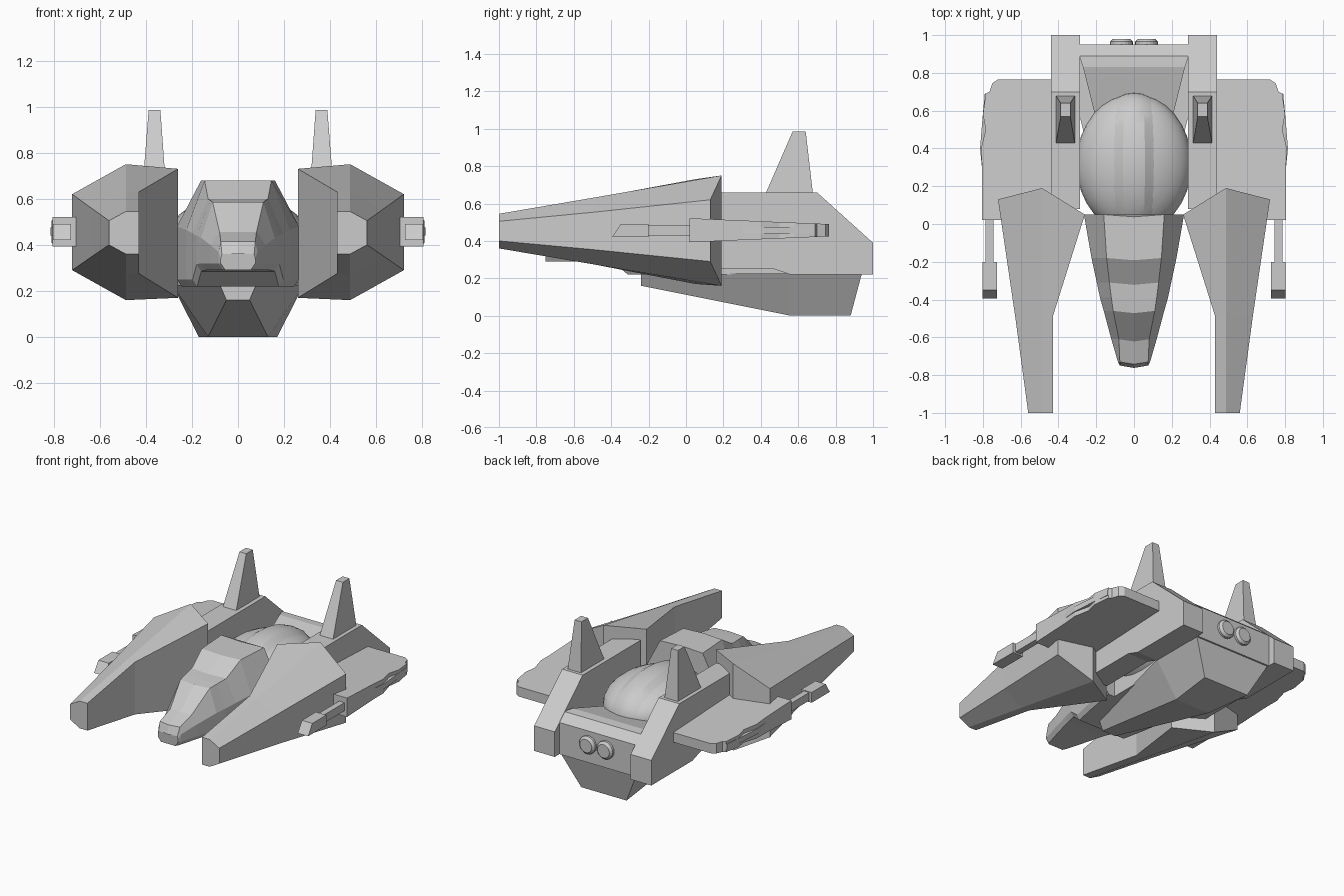
import bpy, bmesh
from math import sin, cos, pi, sqrt

if "Cube" in bpy.data.objects:
    bpy.data.objects.remove(bpy.data.objects["Cube"])


def make(name, bm):
    bmesh.ops.recalc_face_normals(bm, faces=bm.faces)
    me = bpy.data.meshes.new(name)
    bm.to_mesh(me)
    bm.free()
    ob = bpy.data.objects.new(name, me)
    bpy.context.collection.objects.link(ob)
    return ob


def loft(name, rings, end_faces=None):
    """Skin between matching rings of points and cap both ends."""
    bm = bmesh.new()
    vs = [[bm.verts.new(p) for p in r] for r in rings]
    n = len(vs[0])
    for a, b in zip(vs, vs[1:]):
        for i in range(n):
            j = (i + 1) % n
            bm.faces.new((a[i], a[j], b[j], b[i]))
    bm.faces.new(vs[0])
    for f in end_faces or [range(n)]:
        bm.faces.new([vs[-1][i] for i in f])
    return make(name, bm)


def side_profile(name, yz, x0, x1):
    return loft(name, [[(x, y, z) for y, z in yz] for x in (x0, x1)])


def symmetric(half):
    """Close a right-hand half section with its mirror image."""
    return half + [(-x, y, z) for x, y, z in reversed(half)]


def mirror(ob):
    m = ob.modifiers.new("mirror", 'MIRROR')
    m.use_axis[0] = True
    return ob


# Forward side pods: hexagonal prongs with a back bent along its middle
tip = [(.43, -1, .545), (.487, -1, .545), (.56, -1, .505),
       (.56, -1, .40), (.487, -1, .36), (.43, -1, .36)]
knee = [(.43, -.49, .63), (.487, -.49, .632), (.629, -.49, .554),
        (.629, -.49, .353), (.487, -.49, .274), (.43, -.49, .275)]
back = [(.26, .05, .73), (.487, .19, .75), (.72, .13, .62),
        (.72, .13, .29), (.487, .19, .16), (.26, .05, .17)]
mirror(loft("side_pod", [tip, knee, back], [(0, 1, 4, 5), (1, 2, 3, 4)]))

# Cockpit nose: stepped top, bevelled lower corners
# y, top half width, top z, side half width, shoulder z, bottom z
stations = [(-.75, .07, .36, .075, .34, .29), (-.73, .075, .415, .085, .37, .29),
            (-.61, .08, .455, .12, .40, .29), (-.46, .11, .585, .16, .43, .29),
            (-.39, .12, .593, .18, .44, .285), (-.31, .13, .60, .197, .45, .22),
            (-.18, .145, .68, .225, .465, .22), (.05, .16, .68, .265, .48, .22)]
rings = []
for y, tw, tz, sw, sz, bz in stations:
    half = [(tw, y, tz), (sw, y, sz), (sw, y, bz + .03), (sw - .02, y, bz)]
    rings.append([(0, y - .012, tz)] + symmetric(half))
loft("cockpit_nose", rings)

# Keel hull under the body
loft("keel_hull", [symmetric(h) for h in (
    [(.08, -.24, .23), (.05, -.24, .16)],
    [(.285, .56, .225), (.13, .56, 0)],
    [(.285, .94, .225), (.17, .88, 0)])])

# Central body with the rear deck
loft("central_body", [symmetric([(w, y, z), (w, y, .22)]) for y, w, z in [
    (.04, .20, .43), (.55, .20, .42), (.83, .27, .49), (.89, .29, .485), (.95, .29, .435)]])

# Dome with a raised lengthwise centre band
RX, RY, RZ, CZ = .305, .37, .185, .43
bm = bmesh.new()
bmesh.ops.create_uvsphere(bm, u_segments=32, v_segments=16, radius=1)
for v in bm.verts:
    v.co = (v.co.x * RX, .32 + v.co.y * RY, CZ + v.co.z * RZ)
dome = make("dome", bm)
rings = []
for i in range(17):
    c, s = cos(pi * i / 16), sin(pi * i / 16)
    ring = []
    for x, lift in [(-.08 - .035 * s, -.004), (-.04 - .018 * s, .022), (0, .025),
                    (.04 + .018 * s, .022), (.08 + .035 * s, -.004)]:
        k = sqrt(1 - (x / RX) ** 2)
        ring.append((x, .32 - c * (RY * k + lift * .3), CZ + s * (RZ * k + lift)))
    rings.append(ring)
band = loft("dome_band", rings)
for ob in (dome, band):
    bpy.ops.object.select_all(action='DESELECT')
    ob.select_set(True)
    bpy.context.view_layer.objects.active = ob
    bpy.ops.object.shade_smooth_by_angle(angle=.4)

# Long side beams
mirror(side_profile("side_beam", [(.08, .25), (.08, .66), (.70, .66), (1, .39), (1, .22),
                                  (.56, .22), (.47, .25)], .285, .44))

# Tail fins
mirror(loft("tail_fin", [
    [(.312, .42, .64), (.415, .42, .64), (.415, .68, .64), (.312, .68, .64)],
    [(.337, .57, .985), (.388, .57, .985), (.388, .64, .985), (.337, .64, .985)]]))

# Wings: outline extruded, thinner toward the back
outline = [(.40, .02), (.805, .02), (.805, .31), (.81, .40), (.785, .50), (.80, .58),
           (.785, .69), (.765, .70), (.75, .745), (.72, .765), (.40, .765)]
mirror(loft("wing", [[(x, y, .457 + s * (.065 - .042 * y)) for x, y in outline]
                     for s in (-1, 1)]))

# Wing edge grips, slim ridges following the edge
mirror(loft("wing_edge_grip", [
    [(x0, y, z) for x0, z in [(x - .05, .44), (x, .44), (x, .475), (x - .05, .475)]]
    for y, x in [(.30, .805), (.40, .815), (.55, .803), (.69, .79)]]))

# Guns: slim barrel and slanted muzzle block
mirror(side_profile("gun_barrel", [(-.22, .43), (.05, .43), (.05, .485), (-.22, .485)],
                    .745, .785))
mirror(loft("gun_muzzle", [
    [(x, y, z) for y, z in [(-.395, .42), (-.35, .49), (-.20, .49), (-.20, .42)]]
    for x in (.725, .803)]))

# Twin rear engines
for sx in (-1, 1):
    rings = []
    for y, r in [(.92, .06), (.965, .06), (.98, .045)]:
        rings.append([(sx * .066 + r * cos(2 * pi * i / 20), y, .345 + r * sin(2 * pi * i / 20))
                      for i in range(20)])
    loft("rear_engine", rings)
